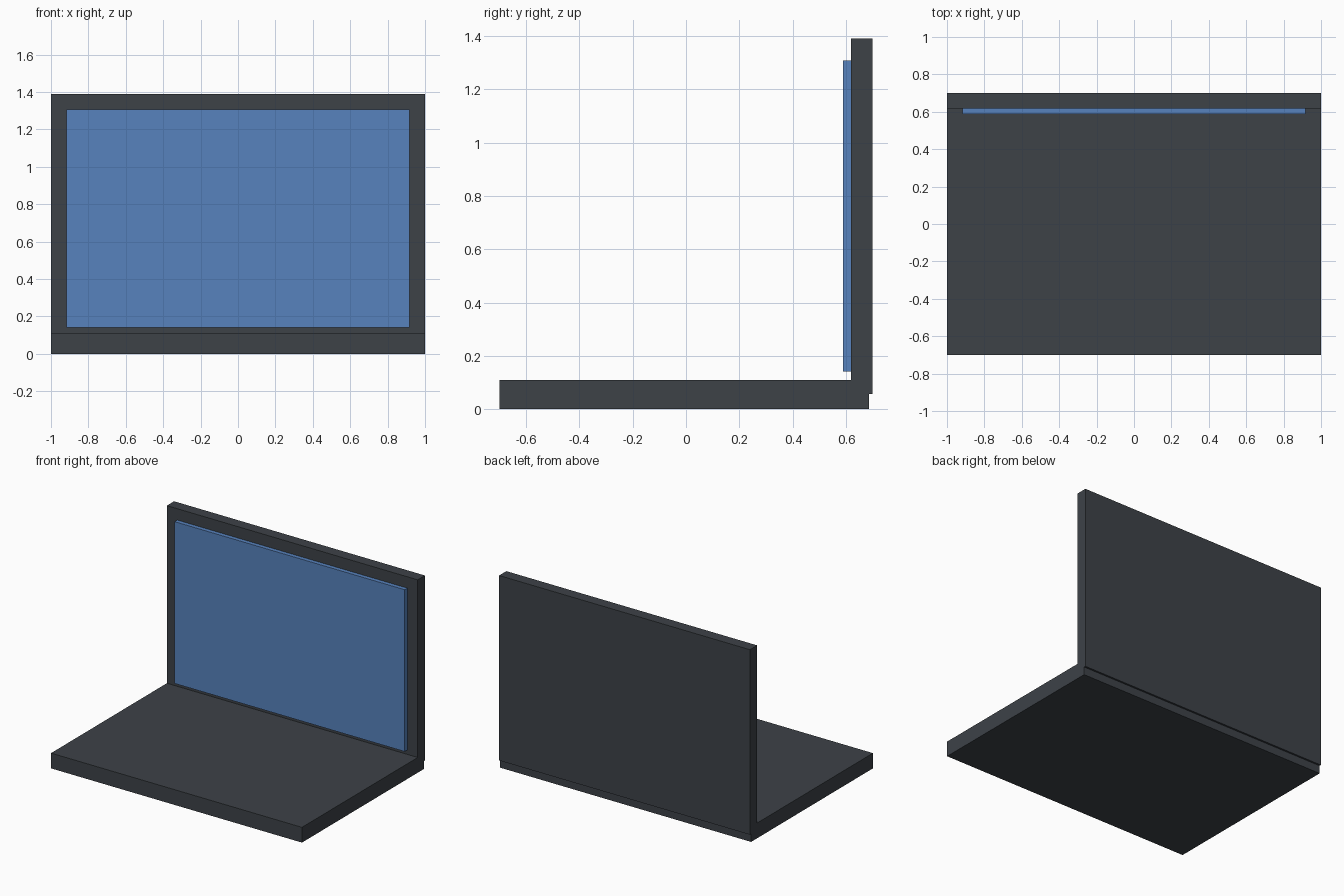
import bpy

default_cube = bpy.data.objects.get("Cube")
if default_cube:
    bpy.data.objects.remove(default_cube, do_unlink=True)


def make_material(name, rgb):
    mat = bpy.data.materials.new(name)
    mat.use_nodes = True
    colour = (*rgb, 1.0)
    mat.diffuse_color = colour
    mat.node_tree.nodes["Principled BSDF"].inputs["Base Color"].default_value = colour
    return mat


def make_box(name, low, high, mat):
    """Flat-shaded box spanning two opposite corners."""
    centre = [(a + b) / 2 for a, b in zip(low, high)]
    size = [b - a for a, b in zip(low, high)]
    bpy.ops.mesh.primitive_cube_add(size=1, location=centre)
    obj = bpy.context.object
    obj.name = name
    obj.scale = size
    bpy.ops.object.transform_apply(location=False, rotation=False, scale=True)
    obj.data.materials.append(mat)
    return obj


charcoal = make_material("charcoal", (0.047, 0.054, 0.064))
screen_blue = make_material("screen blue", (0.095, 0.225, 0.51))

# Flat keyboard base
make_box("base", (-1, -0.7, 0), (1, 0.687, 0.11), charcoal)
# Upright lid, overlapping the rear edge of the base
make_box("lid", (-1, 0.618, 0.057), (1, 0.7, 1.39), charcoal)
# Raised display panel on the lid's front
make_box("screen", (-0.917, 0.588, 0.142), (0.917, 0.63, 1.308), screen_blue)
